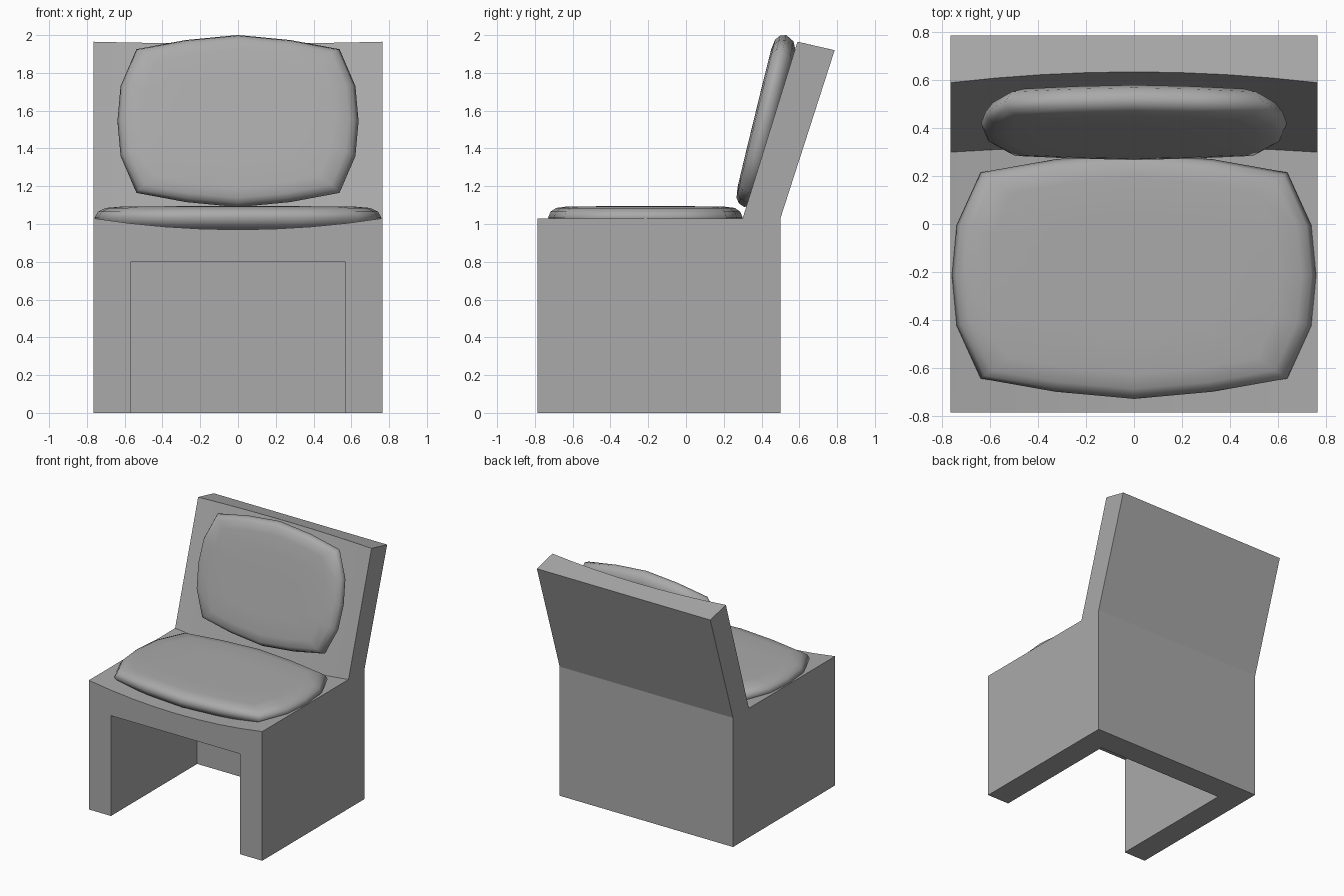
import bpy, bmesh, math

cube = bpy.data.objects.get("Cube")
if cube:
    bpy.data.objects.remove(cube, do_unlink=True)

grey = bpy.data.materials.new("plain grey")
grey.use_nodes = True
grey.diffuse_color = (0.4, 0.4, 0.4, 1)
grey.node_tree.nodes["Principled BSDF"].inputs["Base Color"].default_value = (0.4, 0.4, 0.4, 1)


def make_object(name, bm):
    bmesh.ops.recalc_face_normals(bm, faces=bm.faces[:])
    mesh = bpy.data.meshes.new(name)
    bm.to_mesh(mesh)
    bm.free()
    mesh.materials.append(grey)
    obj = bpy.data.objects.new(name, mesh)
    bpy.context.collection.objects.link(obj)
    return obj


def bridge_rings(bm, rings):
    """Skin closed rings of points and cap both ends."""
    rows = [[bm.verts.new(p) for p in ring] for ring in rings]
    n = len(rows[0])
    for a, b in zip(rows, rows[1:]):
        for i in range(n):
            j = (i + 1) % n
            bm.faces.new((a[i], a[j], b[j], b[i]))
    bm.faces.new(rows[0])
    bm.faces.new(rows[-1][::-1])


def activate(obj):
    bpy.ops.object.select_all(action='DESELECT')
    obj.select_set(True)
    bpy.context.view_layer.objects.active = obj


# Chair frame: side profile swept across, with dished seat and backrest
HALF_WIDTH, FRONT, REAR = 0.765, -0.787, 0.5
COLUMNS = 8


def frame_profile(x):
    dish = 1 - (x / HALF_WIDTH) ** 2
    seat_z = 1.03 - 0.06 * dish
    lean = 0.045 * dish
    return [(x, y, z) for y, z in (
        (FRONT, 0), (FRONT, seat_z), (0.3 + lean - 0.02 * dish, seat_z),
        (0.59 + lean, 1.965 - 0.01 * dish), (0.787, 1.92), (REAR, 1.03), (REAR, 0))]


bm = bmesh.new()
bridge_rings(bm, [frame_profile(HALF_WIDTH * (2 * i / COLUMNS - 1)) for i in range(COLUMNS + 1)])
frame = make_object("chair_frame", bm)

# Hollow below the seat, open at the front and the floor
bm = bmesh.new()
bmesh.ops.create_cube(bm, size=1)
for v in bm.verts:
    v.co.x *= 1.14
    v.co.y = 0.3 if v.co.y > 0 else -1
    v.co.z = 0.8 if v.co.z > 0 else -0.2
cutter = make_object("hollow_cutter", bm)
cutter.hide_render = True
cut = frame.modifiers.new("hollow", 'BOOLEAN')
cut.operation = 'DIFFERENCE'
cut.solver = 'EXACT'
cut.object = cutter
activate(frame)
bpy.ops.object.modifier_apply(modifier=cut.name)
bpy.data.objects.remove(cutter, do_unlink=True)
activate(frame)
bpy.ops.object.shade_smooth_by_angle(angle=math.radians(9))

# Cushions: one faceted pillow outline, mirrored into four quadrants
QUARTER = [(0.76, 0), (0.74, 0.21), (0.64, 0.43), (0.33, 0.485)]
TOP = (0, 0.515)
right_upper = QUARTER + [TOP]
left_upper = [(-x, y) for x, y in reversed(QUARTER)]
lower = [(-x, -y) for x, y in (right_upper + left_upper)[1:-1]]
OUTLINE = right_upper + left_upper + lower

# Pillow cross-section as (outline scale, height)
SECTION = [(0.3, -0.075), (0.6, -0.074), (0.85, -0.068), (0.95, -0.045), (1, 0),
           (0.975, 0.032), (0.92, 0.052), (0.8, 0.06), (0.5, 0.061), (0.2, 0.061)]


def cushion(name, location, tilt, width, length):
    bm = bmesh.new()
    bridge_rings(bm, [[(x * s * width, y * s * length, h) for x, y in OUTLINE] for s, h in SECTION])
    obj = make_object(name, bm)
    obj.location = location
    obj.rotation_euler.x = math.radians(tilt)
    obj.data.shade_smooth()
    return obj


cushion("seat_cushion", (0, -0.215, 1.033), 0, 1, 1)
cushion("back_cushion", (0, 0.42, 1.545), 76.3, 0.84, 0.91)
